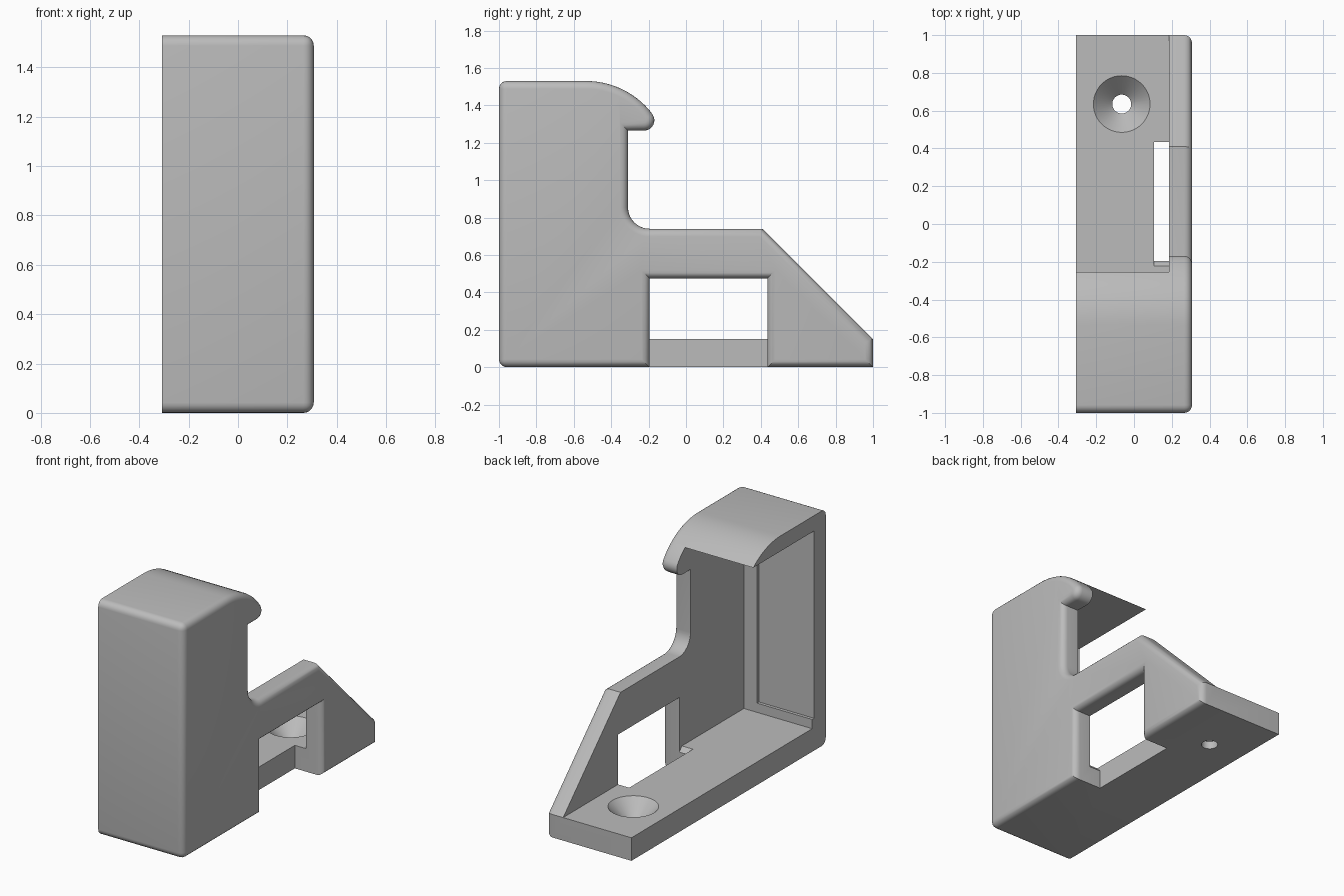
import bpy, bmesh, math

old = bpy.data.objects.get("Cube")
if old:
    bpy.data.objects.remove(old, do_unlink=True)

HALF = 0.307      # half of the width
INNER = 0.185     # inside face of the side wall
FLOOR = 0.15      # base plate thickness
FILLET = 0.042

grey = bpy.data.materials.new("plain grey")
grey.use_nodes = True
colour = (0.5, 0.5, 0.5, 1)
grey.diffuse_color = colour
grey.node_tree.nodes["Principled BSDF"].inputs["Base Color"].default_value = colour


def arc(cy, cz, r, start, end, steps):
    """Points on an arc in the side plane, angles in degrees."""
    angles = [math.radians(start + (end - start) * i / steps) for i in range(steps + 1)]
    return [(cy + r * math.cos(a), cz + r * math.sin(a)) for a in angles]


def add_object(name, bm):
    bmesh.ops.recalc_face_normals(bm, faces=bm.faces)
    mesh = bpy.data.meshes.new(name)
    bm.to_mesh(mesh)
    bm.free()
    mesh.materials.append(grey)
    obj = bpy.data.objects.new(name, mesh)
    bpy.context.collection.objects.link(obj)
    return obj


def box(name, x, y, z, flare=None):
    """Box from ranges; flare moves top vertices outward."""
    bm = bmesh.new()
    bmesh.ops.create_cube(bm, size=1)
    for v in bm.verts:
        top = v.co.z > 0
        v.co = (x[v.co.x > 0], y[v.co.y > 0], z[top])
        if flare and top:
            if v.co.x == x[0]:
                v.co.x -= flare
            v.co.y += flare if v.co.y == y[1] else -flare
    return add_object(name, bm)


def lathe(name, centre, profile, sides=48):
    """Solid turned from (radius, height) rings."""
    bm = bmesh.new()
    rings = [[bm.verts.new((centre[0] + r * math.cos(math.tau * i / sides),
                            centre[1] + r * math.sin(math.tau * i / sides), z))
              for i in range(sides)] for r, z in profile]
    for low, high in zip(rings, rings[1:]):
        for i in range(sides):
            j = (i + 1) % sides
            bm.faces.new((low[i], low[j], high[j], high[i]))
    bm.faces.new(rings[0])
    bm.faces.new(rings[-1])
    return add_object(name, bm)


def combine(target, other, operation):
    mod = target.modifiers.new(other.name, 'BOOLEAN')
    mod.operation = operation
    mod.solver = 'EXACT'
    mod.object = other
    bpy.context.view_layer.objects.active = target
    bpy.ops.object.modifier_apply(modifier=mod.name)
    bpy.data.objects.remove(other, do_unlink=True)


# Side outline: base with window notch, sloped foot, neck and rounded hook
window = (-0.195, 0.435)
outline = [(-1, 0), (window[0], 0), (window[0], 0.475), (window[1], 0.475),
           (window[1], 0), (1, 0), (1, FLOOR), (0.41, 0.74)]
outline += arc(-0.195, 0.855, 0.115, 270, 180, 10)
outline += [(-0.31, 1.265)]
outline += arc(-0.224, 1.32, 0.055, -90, 37.4, 8)
outline += arc(-0.535, 1.083, 0.447, 37.4, 90, 14)[1:]
outline += [(-1, 1.53)]

bm = bmesh.new()
near = [bm.verts.new((HALF, y, z)) for y, z in outline]
far = [bm.verts.new((-HALF, y, z)) for y, z in outline]
bm.faces.new(near)
bm.faces.new(far)
for i in range(len(outline)):
    j = (i + 1) % len(outline)
    bm.faces.new((near[i], near[j], far[j], far[i]))
bmesh.ops.recalc_face_normals(bm, faces=bm.faces)


def rounded(edge):
    a, b = (v.co for v in edge.verts)
    on_side = a.x > 0 and b.x > 0
    on_front = a.y == -1 and b.y == -1 and a.x != b.x
    return on_side or on_front


bmesh.ops.bevel(bm, geom=[e for e in bm.edges if rounded(e)], offset=FILLET,
                segments=5, profile=0.5, affect='EDGES', clamp_overlap=False)
bracket = add_object("hooked_bracket", bm)

# Hollow inside, with a shallow panel recess in the front wall
combine(bracket, box("cavity", (-1, INNER), (-0.86, 1.2), (FLOOR, 1.43)), 'DIFFERENCE')
combine(bracket, box("panel_recess", (-1, 0.09), (-0.88, -0.8), (0.21, 1.43)), 'DIFFERENCE')

# Floor strip beside the window
combine(bracket, box("floor_strip", (-HALF, 0.105), window, (0, FLOOR)), 'UNION')

# Eased upper rim of the floor opening
combine(bracket, box("rim_easing", (0.105, INNER), window, (0.12, FLOOR + 0.001), 0.028),
        'DIFFERENCE')

# Countersunk screw hole
combine(bracket, lathe("screw_hole", (-0.065, 0.635),
                       [(0.05, -0.1), (0.05, 0.05), (0.15, FLOOR), (0.15, 0.2)]), 'DIFFERENCE')

# Smooth fillets, crisp edges
bpy.ops.object.select_all(action='DESELECT')
bracket.select_set(True)
bpy.context.view_layer.objects.active = bracket
bpy.ops.object.shade_smooth_by_angle(angle=math.radians(30))
